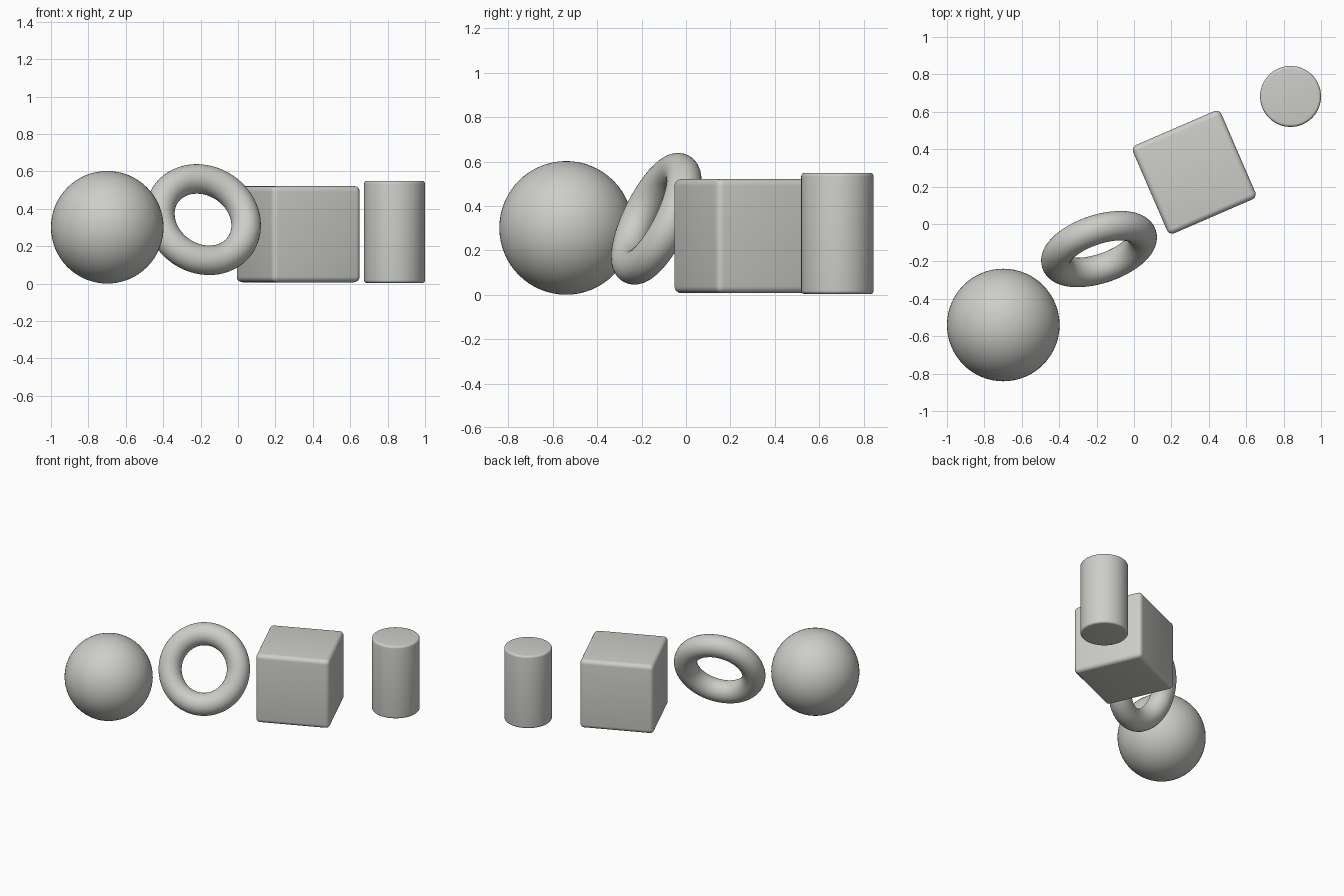
import bpy
import math
from mathutils import Vector

if "Cube" in bpy.data.objects:
    bpy.data.objects.remove(bpy.data.objects["Cube"])

grey = bpy.data.materials.new("warm_grey")
grey.diffuse_color = (0.61, 0.61, 0.58, 1.0)
grey.use_nodes = True
grey.node_tree.nodes["Principled BSDF"].inputs["Base Color"].default_value = grey.diffuse_color


def finish(name, bevel=0.0):
    """Name the active object, colour it, round its edges and smooth it."""
    obj = bpy.context.object
    obj.name = name
    obj.data.materials.append(grey)
    if bevel:
        bpy.ops.object.transform_apply(location=False, rotation=False, scale=True)
        mod = obj.modifiers.new("rounded_edges", "BEVEL")
        mod.width = bevel
        mod.segments = 5
        mod.limit_method = "ANGLE"
        mod.angle_limit = math.radians(40)
        bpy.ops.object.modifier_apply(modifier=mod.name)
    bpy.ops.object.shade_smooth_by_angle(angle=math.radians(35))
    return obj


# Ball
bpy.ops.mesh.primitive_uv_sphere_add(segments=64, ring_count=32, radius=0.301,
                                     location=(-0.699, -0.54, 0.301))
finish("ball")

# Tilted ring, its axis leaning forward, up and a little to the right
axis = Vector((0.29, -0.855, 0.43))
bpy.ops.mesh.primitive_torus_add(major_segments=72, minor_segments=32,
                                 major_radius=0.241, minor_radius=0.079,
                                 location=(-0.187, -0.134, 0.342),
                                 rotation=axis.to_track_quat("Z", "Y").to_euler())
finish("ring")

# Rounded cube, turned about the vertical
bpy.ops.mesh.primitive_cube_add(size=0.514, location=(0.322, 0.277, 0.264),
                                rotation=(0, 0, math.radians(23.4)))
finish("cube", 0.03)

# Upright cylinder with softened rims
bpy.ops.mesh.primitive_cylinder_add(vertices=64, radius=0.163, depth=0.545,
                                    location=(0.837, 0.682, 0.276))
finish("cylinder", 0.015)
